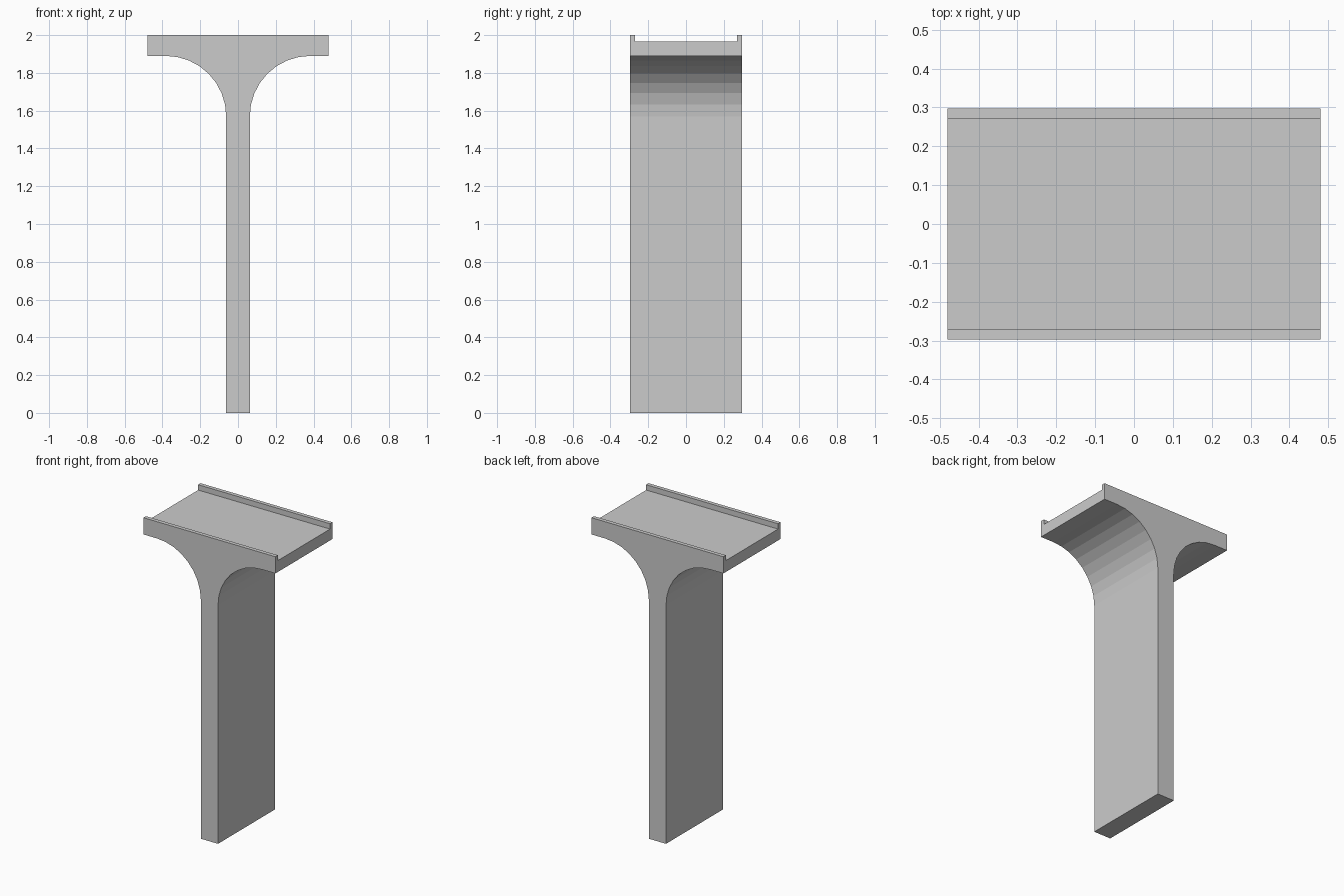
import bpy, bmesh
from math import sin, cos, pi

if "Cube" in bpy.data.objects:
    bpy.data.objects.remove(bpy.data.objects["Cube"])

HALF_W, HALF_D, STEM = 0.48, 0.297, 0.0625     # slab half width, half depth, stem half width
SLAB_Z, TOP_Z, FLOOR_Z = 1.89, 2.0, 1.965      # slab underside, rim top, channel floor
RADIUS, STEPS, RIM = 0.32, 8, 0.026            # fillet radius and facets, rim thickness

# Right half of the T profile: foot, concave fillet, slab edge
right = [(STEM, 0)]
for i in range(STEPS + 1):
    a = i / STEPS * pi / 2
    right.append((STEM + RADIUS * (1 - cos(a)), SLAB_Z - RADIUS + RADIUS * sin(a)))
right += [(HALF_W, SLAB_Z), (HALF_W, TOP_Z)]
profile = right + [(-x, z) for x, z in reversed(right)]

# Pier: profile extruded along y
bm = bmesh.new()
face = bm.faces.new([bm.verts.new((x, -HALF_D, z)) for x, z in profile])
ext = bmesh.ops.extrude_face_region(bm, geom=[face], use_keep_orig=True)
bmesh.ops.translate(bm, vec=(0, 2 * HALF_D, 0),
                    verts=[g for g in ext["geom"] if isinstance(g, bmesh.types.BMVert)])
bmesh.ops.recalc_face_normals(bm, faces=bm.faces)
mesh = bpy.data.meshes.new("bridge_pier")
bm.to_mesh(mesh)
bm.free()
pier = bpy.data.objects.new("bridge_pier", mesh)
bpy.context.collection.objects.link(pier)

# Shallow channel along the top, leaving a rim on both sides
bpy.ops.mesh.primitive_cube_add(size=1, location=(0, 0, FLOOR_Z + 0.1))
cutter = bpy.context.object
cutter.name = "channel_cutter"
cutter.scale = (HALF_W * 3, 2 * (HALF_D - RIM), 0.2)
cutter.hide_render = True
cut = pier.modifiers.new("channel", "BOOLEAN")
cut.operation, cut.solver, cut.object = "DIFFERENCE", "EXACT", cutter

bpy.ops.object.select_all(action="DESELECT")
pier.select_set(True)
bpy.context.view_layer.objects.active = pier
bpy.ops.object.modifier_apply(modifier=cut.name)
bpy.data.objects.remove(cutter)
